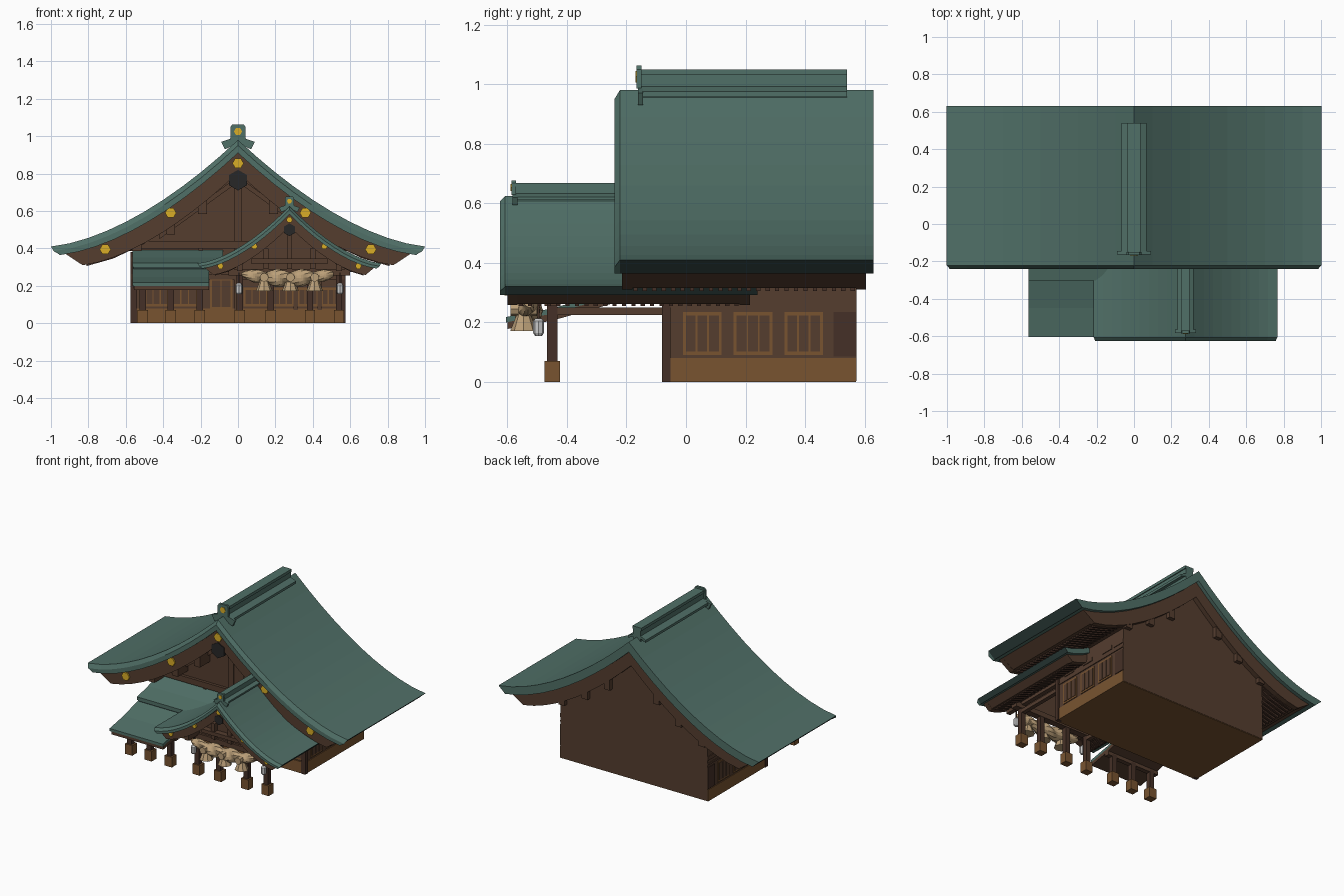
import bpy, bmesh, math
from mathutils import Vector

if "Cube" in bpy.data.objects:
    bpy.data.objects.remove(bpy.data.objects["Cube"])

def mat(name, r, g, b):
    m = bpy.data.materials.new(name)
    m.diffuse_color = (r, g, b, 1)
    m.use_nodes = True
    m.node_tree.nodes["Principled BSDF"].inputs["Base Color"].default_value = m.diffuse_color
    return m

GREEN = mat("green_copper", .08, .16, .135)
DGREEN = mat("dark_green", .03, .055, .05)
BROWN = mat("dark_wood", .09, .047, .028)
DARK = mat("shadow_wood", .06, .03, .02)
LIGHT = mat("light_wood", .19, .088, .03)
GOLD = mat("gold", .7, .42, .02)
BLACK = mat("black_iron", .02, .02, .02)
STRAW = mat("straw", .5, .35, .19)
PAPER = mat("pale_lantern", .6, .6, .6)

def finish(name, verts, faces, m):
    me = bpy.data.meshes.new(name)
    me.from_pydata([tuple(v) for v in verts], [], faces)
    bm = bmesh.new()
    bm.from_mesh(me)
    bmesh.ops.recalc_face_normals(bm, faces=bm.faces)
    bm.to_mesh(me)
    bm.free()
    me.materials.append(m)
    ob = bpy.data.objects.new(name, me)
    bpy.context.collection.objects.link(ob)
    return ob

def loft(name, rings, m):
    n = len(rings[0])
    f = [[k*n+i, k*n+(i+1) % n, (k+1)*n+(i+1) % n, (k+1)*n+i] for k in range(len(rings)-1) for i in range(n)]
    f += [list(range(n)), list(range((len(rings)-1)*n, len(rings)*n))]
    return finish(name, [p for r in rings for p in r], f, m)

def box(name, x0, x1, y0, y1, z0, z1, m):
    return loft(name, [[(x0, y0, z), (x1, y0, z), (x1, y1, z), (x0, y1, z)] for z in (z0, z1)], m)

def prism_y(name, x, z, r, y0, y1, m, n=6, turn=0):
    ring = [(x+r*math.cos(turn+2*math.pi*i/n), z+r*math.sin(turn+2*math.pi*i/n)) for i in range(n)]
    return loft(name, [[(a, y, b) for a, b in ring] for y in (y0, y1)], m)

def band(name, sections, m, n=20):
    """Curved slab; each section is (y, top(t), bottom(t)) with t from -1 to 1."""
    v, f, w = [], [], 2*(n+1)
    for y, top, bot in sections:
        for i in range(n+1):
            for fn in (top, bot):
                x, z = fn(2*i/n-1)
                v.append((x, y, z))
    for k in range(len(sections)):
        for i in range(n):
            a = k*w+2*i
            if k in (0, len(sections)-1):
                f.append([a, a+2, a+3, a+1])
            if k < len(sections)-1:
                f += [[a, a+2, a+2+w, a+w], [a+1, a+3, a+3+w, a+1+w]]
        if k < len(sections)-1:
            for a in (k*w, k*w+2*n):
                f.append([a, a+1, a+1+w, a+w])
    return finish(name, v, f, m)

def gable_roof(p, cx, hw, ze, h, s, y0, y1, ridge_y1):
    def line(wx, drop, extra):
        def fn(t):
            u = 1-abs(t)
            return cx+hw*wx*t, ze+h*(.85*u**1.75+.15*u)-s*(drop+extra*u*u)
        return fn
    top, chamfer, under = line(1, 0, 0), line(.985, .025, .005), line(.95, .045, .025)
    slab, board = line(.835, .094, .06), line(.83, .1, .075)
    board_top = line(.93, .034, .01)
    band(p+"_roof", [(y0, chamfer, under), (y0+.018, top, under), (y1, top, under)], GREEN)
    band(p+"_roof_underside", [(y0+.03, board_top, slab), (y1-.03, board_top, slab)], BROWN)
    for nm, a in (("front", y0+.025), ("back", y1-.06)):
        band(p+"_bargeboard_"+nm, [(a, board_top, board), (a+.035, board_top, board)], BROWN)
    # dark eave edges and rafters
    for sd in (-1, 1):
        a, b = Vector(top(sd)), Vector(under(sd))
        o = .002*sd
        loft(p+"_eave_edge", [[(a[0]+o, y, a[1]), (b[0]+o, y, b[1]), (b[0]-o, y, b[1]), (a[0]-o, y, a[1])]
                              for y in (y0+.018, y1)], DGREEN)
        n = int((y1-y0-.12)/.032)
        v, f = [], []
        for i in range(n+1):
            y = y0+.07+i*(y1-y0-.14)/n
            k = len(v)
            for t in (.6, .8, .97):
                x, z = slab(t*sd)
                v += [(x, y-.007, z+.01), (x, y+.007, z+.01), (x, y+.007, z-.014*s), (x, y-.007, z-.014*s)]
            for r in (k, k+4):
                f += [[r+j, r+(j+1) % 4, r+4+(j+1) % 4, r+4+j] for j in range(4)]
            f += [[k, k+1, k+2, k+3], [k+8, k+9, k+10, k+11]]
        finish(p+"_rafters", v, f, DARK)
    # ridge, its overhanging cap and front ornament
    zp, yr = ze+h, y0+(.09 if s == 1 else .055)
    cap = lambda w, d: (lambda t: (cx+w*s*t, zp+s*(d-.03*abs(t))))
    band(p+"_ridge_cap", [(yr, cap(.068, .025), cap(.068, .008)), (ridge_y1, cap(.068, .025), cap(.068, .008))], GREEN, 2)
    box(p+"_ridge", cx-.028*s, cx+.028*s, yr, ridge_y1, zp-.04*s, zp+.055*s, GREEN)
    box(p+"_ridge_top", cx-.034*s, cx+.034*s, yr, ridge_y1, zp+.05*s, zp+.07*s, GREEN)
    c = .04*s
    ring = [(-c, .005*s), (c, .005*s), (c, .07*s), (.03*s, .083*s), (-.03*s, .083*s), (-c, .07*s)]
    loft(p+"_ridge_ornament", [[(cx+x, y, zp+z) for x, z in ring] for y in (yr-.016, yr)], GREEN)
    band(p+"_ornament_wings", [(yr-.012, cap(.09, .02), cap(.07, -.02)), (yr+.005, cap(.09, .02), cap(.07, -.02))], GREEN, 2)
    prism_y(p+"_ridge_gold", cx, zp+.045*s, .022*s, yr-.019, yr-.015, GOLD)
    # gold studs on the bargeboard and black pendant
    yb = y0+.02
    for x, z in [(0, .86)] + [(q*x, z) for q in (-1, 1) for x, z in ((.36, .595), (.71, .40))]:
        q = 1 if s == 1 else 1.06
        prism_y(p+"_gold_stud", cx+x*hw*q, ze+(z-.415)*h/.57-(.0 if q == 1 else .006), .03*(1 if q == 1 else .57), yb-.005, yb+.01, GOLD)
    prism_y(p+"_gable_pendant", cx, ze+.355*h/.57-(.0 if s == 1 else .01), .055*s, yb-.002, yb+.02, BLACK, 6, math.pi/2)
    return slab

# roofs
main_slab = gable_roof("main", 0, 1.0, .41, .57, 1, -.24, .63, .54)
porch_slab = gable_roof("porch", .275, .49, .32, .305, .62, -.625, .24, -.1)

# main hall body with gable
box("hall_body", -.565, .565, -.07, .572, .004, .42, BROWN)
box("hall_base", -.57, .57, -.078, .57, 0, .08, LIGHT)
def gable_top(t):
    x, z = main_slab(t*.73)
    return x, z+.015
band("hall_gable", [(-.07, gable_top, lambda t: (.61*t, .385)), (.572, gable_top, lambda t: (.61*t, .385))], BROWN)
box("gable_beam", -.52, .52, -.09, -.06, .40, .44, BROWN)
box("gable_king_post", -.02, .02, -.08, -.06, .43, .8, BROWN)
for sd in (-1, 1):
    for x, z in ((.19, .61), (.36, .50), (.54, .41)):
        box("purlin", sd*x-.023, sd*x+.023, -.18, .6, z-.025, z+.1*(.75-x), BROWN)
    loft("gable_brace", [[(sd*x, y, z) for y, z in ((-.09, z), (-.06, z), (-.06, z+.03), (-.09, z+.03))]
                         for x, z in ((.02, .74), (.42, .45))], BROWN)

# windows and doors: light frame with dark panes
def window(a0, a1, z0, z1, side=0, panes=3):
    def put(nm, b0, b1, c0, c1, d, m):
        if side:
            e = side*.565
            box(nm, min(e, e+side*d), max(e, e+side*d), b0, b1, c0, c1, m)
        else:
            box(nm, b0, b1, -.07-d, -.07, c0, c1, m)
    put("window_frame", a0, a1, z0, z1, .005, LIGHT)
    w = (a1-a0-.014)/panes
    for i in range(panes):
        put("window_pane", a0+.01+i*w, a0+.004+(i+1)*w, z0+.012, z1-.012, .008, BROWN)

for x0, x1 in ((-.5, -.37), (-.355, -.215), (.03, .16), (.18, .3), (.32, .43), (.445, .55)):
    window(x0, x1, .09, .19)
window(-.15, -.03, .075, .24, panes=2)
box("front_lintel", -.57, .57, -.08, -.06, .235, .262, BROWN)
box("front_upper_beam", -.57, .57, -.08, -.06, .33, .355, BROWN)
for x in (-.2, -.01, .17, .31, .437):
    box("front_column", x-.012, x+.012, -.08, -.06, .07, .4, BROWN)
for sd in (-1, 1):
    for y in (-.01, .16, .33):
        window(y, y+.13, .09, .235, sd)
    xs = sorted((sd*.56, sd*.57))
    box("side_door", *xs, .495, .57, .085, .235, DARK)
    box("corner_post", *sorted((sd*.54, sd*.575)), -.08, -.052, 0, .38, DARK)
    box("side_rail", *xs, -.06, .57, .25, .262, BROWN)
    for y in (.0, .18, .37, .48):
        box("side_upper_panel", *xs, y, y+.09, .283, .31, BROWN)

# porch posts on broad bases
for x in (-.51, -.36, -.205, .01, .175, .385, .54):
    box("post_base", x-.028, x+.028, -.475, -.423, 0, .07, LIGHT)
    top = .2 if x < -.1 else .28
    box("post", x-.017, x+.017, -.466, -.432, .06, top, DARK)
    if x in (.01, .54):
        box("tie_beam", x-.014, x+.014, -.46, -.07, .225, .25, BROWN)
box("porch_front_beam", -.05, .6, -.475, -.43, .255, .29, BROWN)
box("porch_front_upper_beam", .07, .48, -.5, -.44, .32, .345, BROWN)
def porch_top(t):
    x, z = porch_slab(t*.85)
    return x, z+.01
band("porch_gable", [(-.46, porch_top, lambda t: (.275+.348*t, .275)), (-.44, porch_top, lambda t: (.275+.348*t, .275))], BROWN)
for x in (.15, .275, .4):
    box("porch_strut", x-.014, x+.014, -.49, -.455, .29, .4 if x != .275 else .5, BROWN)
for sd in (-1, 1):
    box("porch_purlin", .275+sd*.265-.015, .275+sd*.265+.015, -.58, -.07, .28, .315, BROWN)

# two-tier lean-to roof on the left
def lean(name, x0, x1, pts, th, m):
    loft(name, [[(x, y, z) for y, z in pts] + [(x, y, z-th) for y, z in reversed(pts)] for x in (x0, x1)], m)
lean("lean_to_roof", -.565, -.155, [(-.605, .218), (-.45, .247), (-.3, .29), (-.07, .36)], .018, GREEN)
lean("lean_to_underside", -.555, -.155, [(-.6, .202), (-.45, .23), (-.3, .272), (-.07, .34)], .024, BROWN)
lean("lean_to_upper_roof", -.565, -.08, [(-.302, .322), (-.18, .352), (-.07, .392)], .022, GREEN)
lean("lean_to_upper_edge", -.56, -.08, [(-.296, .302), (-.07, .37)], .02, DGREEN)
box("lean_to_beam", -.56, -.155, -.465, -.433, .185, .21, BROWN)

# twisted straw rope, fat in the middle
rings = []
for i in range(49):
    u = i/48
    r = .012+.028*math.sin(math.pi*u)**.6
    ring = []
    for k in range(12):
        a = 2*math.pi*k/12
        q = r*(1+.25*math.cos(2*a-u*24))
        ring.append((.02+.49*u, -.53+q*math.cos(a), .262-.022*math.sin(math.pi*u)+q*math.sin(a)))
    rings.append(ring)
loft("straw_rope", rings, STRAW)
for x in (.14, .28, .41):
    loft("straw_tassel", [[(x+r*math.cos(k*math.pi/4), -.545+r*math.sin(k*math.pi/4), z) for k in range(8)]
                          for r, z in ((.02, .25), (.024, .225), (.045, .172))], STRAW)
    prism_y("tassel_tie", x, .245, .024, -.59, -.5, STRAW, 8)

# hanging lanterns
for x in (.005, .545):
    loft("lantern", [[(x+r*math.cos(k*math.pi/4), -.495+r*math.sin(k*math.pi/4), z) for k in range(8)]
                     for r, z in ((.012, .155), (.018, .165), (.018, .205), (.01, .214))], PAPER)
    box("lantern_cord", x-.003, x+.003, -.498, -.492, .21, .27, DARK)
